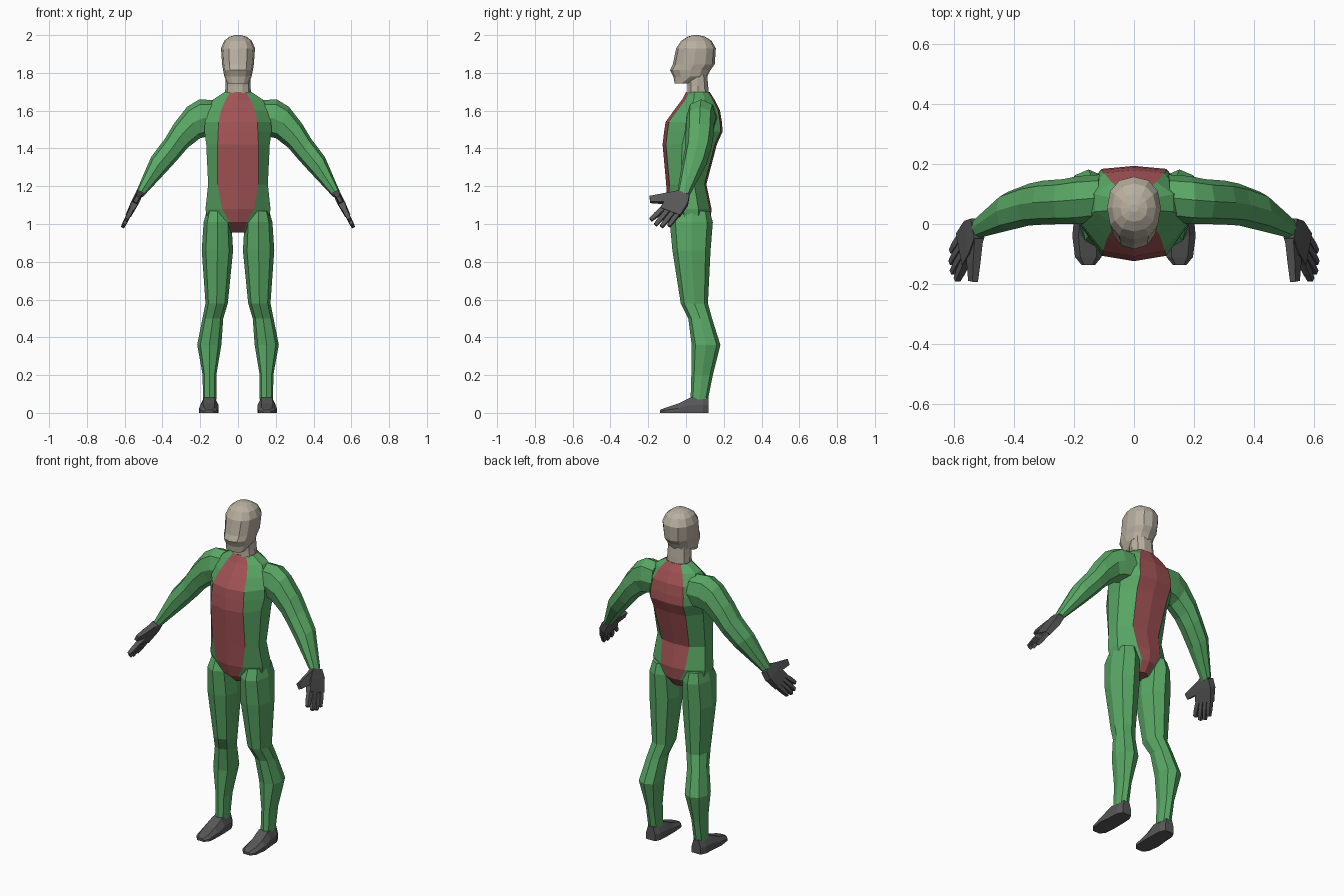
import bpy, bmesh, math
from mathutils import Vector


def material(name, color):
    m = bpy.data.materials.new(name)
    m.diffuse_color = (*color, 1)
    return m


GREEN = material("green", (0.10, 0.39, 0.13))
RED = material("red", (0.36, 0.085, 0.09))
BEIGE = material("beige", (0.48, 0.43, 0.35))
DARK = material("dark_grey", (0.095, 0.095, 0.095))


def loft(name, chains, mats, mirror=False, red_sides=()):
    """Skin each chain of equal-sized rings, cap both ends."""
    bm = bmesh.new()
    for rings in chains:
        loops = [[bm.verts.new(p) for p in r] for r in rings]
        n = len(loops[0])
        for a, b in zip(loops, loops[1:]):
            for j in range(n):
                k = (j + 1) % n
                f = bm.faces.new((a[j], a[k], b[k], b[j]))
                f.material_index = 1 if j in red_sides else 0
        for end in (loops[0], loops[-1]):
            f = bm.faces.new(end)
            f.material_index = len(mats) - 1
    bmesh.ops.recalc_face_normals(bm, faces=bm.faces[:])
    me = bpy.data.meshes.new(name)
    bm.to_mesh(me)
    bm.free()
    for m in mats:
        me.materials.append(m)
    ob = bpy.data.objects.new(name, me)
    bpy.context.collection.objects.link(ob)
    if mirror:
        ob.modifiers.new("mirror", 'MIRROR')
    return ob


def oval(center, u, v, n=8, power=0.88):
    """Slightly squared ellipse spanned by half axes u and v."""
    pts = []
    for i in range(n):
        a = 2 * math.pi * i / n
        c, s = round(math.cos(a), 6), round(math.sin(a), 6)
        c = math.copysign(abs(c) ** power, c)
        s = math.copysign(abs(s) ** power, s)
        pts.append(Vector(center) + Vector(u) * c + Vector(v) * s)
    return pts


def flat_oval(z, x0, x1, y0, y1, n=8):
    return oval(((x0 + x1) / 2, (y0 + y1) / 2, z),
                ((x1 - x0) / 2, 0, 0), (0, (y1 - y0) / 2, 0), n)


# Torso: height, front panel, back panel, side half widths, front y, back y
def torso_ring(z, pf, pb, w, yf, yb):
    d = yb - yf
    half = [(pf, yf + 0.018), (w, yf + 0.36 * d), (w, yf + 0.7 * d), (pb, yb - 0.01)]
    right = [(x, y, z) for x, y in half]
    left = [(-x, y, z) for x, y in reversed(half)]
    return [(0, yf, z)] + right + [(0, yb, z)] + left


torso = [
    (0.955, 0.03, 0.03, 0.05, -0.02, 0.09),
    (1.01, 0.045, 0.045, 0.16, -0.082, 0.13),
    (1.08, 0.085, 0.08, 0.172, -0.097, 0.135),
    (1.21, 0.108, 0.09, 0.158, -0.105, 0.108),
    (1.42, 0.108, 0.105, 0.168, -0.124, 0.163),
    (1.49, 0.105, 0.108, 0.178, -0.116, 0.194),
    (1.54, 0.103, 0.108, 0.175, -0.108, 0.19),
    (1.60, 0.09, 0.10, 0.16, -0.065, 0.18),
    (1.66, 0.065, 0.075, 0.13, -0.02, 0.15),
    (1.70, 0.04, 0.045, 0.07, 0.0, 0.125),
]
loft("torso", [[torso_ring(*t) for t in torso]], [GREEN, RED], red_sides=(0, 4, 5, 9))

# Neck
loft("neck", [[flat_oval(z, -w, w, y0, y1, 10) for z, w, y0, y1 in (
    (1.66, 0.072, 0.003, 0.125), (1.73, 0.066, 0.005, 0.12), (1.81, 0.064, 0.0, 0.112))]],
    [BEIGE])

# Head: height, half width, front y, back y
head = [
    (1.745, 0.056, -0.06, 0.015),
    (1.78, 0.072, -0.067, 0.112),
    (1.815, 0.079, -0.084, 0.13),
    (1.845, 0.084, -0.07, 0.152),
    (1.93, 0.09, -0.052, 0.158),
    (1.97, 0.073, -0.025, 0.135),
    (1.992, 0.045, 0.008, 0.10),
    (2.0, 0.015, 0.04, 0.065),
]
loft("head", [[flat_oval(z, -w, w, y0, y1, 12) for z, w, y0, y1 in head]], [BEIGE])

# Legs: height, inner x, outer x, front y, back y
leg = [
    (1.07, 0.05, 0.165, -0.06, 0.125),
    (1.01, 0.035, 0.182, -0.086, 0.142),
    (0.86, 0.026, 0.192, -0.072, 0.13),
    (0.58, 0.054, 0.172, -0.028, 0.116),
    (0.50, 0.078, 0.188, 0.012, 0.138),
    (0.36, 0.088, 0.216, 0.03, 0.182),
    (0.20, 0.115, 0.187, 0.028, 0.142),
    (0.07, 0.115, 0.186, 0.024, 0.116),
]
loft("leg", [[flat_oval(*r) for r in leg]], [GREEN], mirror=True)


# Feet: y, inner x, outer x, top height
def foot_ring(y, x0, x1, top):
    i = 0.2 * (x1 - x0)
    return [(x0, y, 0), (x1, y, 0), (x1, y, top * 0.5),
            (x1 - i, y, top), (x0 + i, y, top), (x0, y, top * 0.5)]


foot = [(-0.137, 0.13, 0.175, 0.016), (-0.11, 0.108, 0.197, 0.027),
        (-0.04, 0.103, 0.206, 0.05), (0.02, 0.103, 0.2, 0.08),
        (0.09, 0.107, 0.195, 0.082), (0.12, 0.122, 0.18, 0.08)]
loft("foot", [[foot_ring(*r) for r in foot]], [DARK], mirror=True)

# Arms: upper edge x z, lower edge x z, front y, back y
arm = [
    (0.12, 1.655, 0.11, 1.47, 0.01, 0.165),
    (0.205, 1.66, 0.172, 1.46, 0.0, 0.16),
    (0.27, 1.62, 0.20, 1.455, 0.0, 0.15),
    (0.34, 1.53, 0.265, 1.405, -0.002, 0.145),
    (0.388, 1.45, 0.312, 1.35, -0.005, 0.135),
    (0.46, 1.355, 0.38, 1.275, -0.022, 0.108),
    (0.542, 1.165, 0.505, 1.142, -0.048, 0.02),
]
loft("arm", [[oval(((a + c) / 2, (e + f) / 2, (b + d) / 2),
                   ((a - c) / 2, 0, (b - d) / 2), (0, (f - e) / 2, 0))
              for a, b, c, d, e, f in arm]], [GREEN], mirror=True)

# Hands lie in one slanted plane, so points need only y and z
NORMAL = Vector((0.89, 0, 0.45))


def on_plane(y, z):
    return Vector((0.525 + (1.155 - z) * 0.5, y, z))


def hand_ring(ya, za, yb, zb, t):
    a, b = on_plane(ya, za), on_plane(yb, zb)
    n = NORMAL * t
    return [a + n, b + n, b - n, a - n]


def finger(y0, z0, y1, z1):
    d = Vector((y1 - y0, z1 - z0)).normalized() * 0.0115
    rings = []
    for f, s in ((-0.15, 1.0), (0.55, 1.0), (1.0, 0.75)):
        y, z = y0 + (y1 - y0) * f, z0 + (z1 - z0) * f
        rings.append(hand_ring(y + d.y * s, z - d.x * s, y - d.y * s, z + d.x * s, 0.012 * s))
    return rings


palm = [hand_ring(-0.046, 1.172, 0.018, 1.148, 0.019),
        hand_ring(-0.10, 1.135, 0.01, 1.105, 0.02),
        hand_ring(-0.137, 1.082, -0.032, 1.042, 0.015)]
thumb = [hand_ring(-0.045, 1.17, -0.06, 1.11, 0.016),
         hand_ring(-0.13, 1.155, -0.13, 1.112, 0.014),
         hand_ring(-0.193, 1.145, -0.19, 1.115, 0.010)]
fingers = [finger(*f) for f in ((-0.124, 1.079, -0.187, 1.022), (-0.10, 1.068, -0.162, 0.995),
                                (-0.073, 1.058, -0.13, 0.986), (-0.046, 1.05, -0.092, 0.99))]
loft("hand", [palm, thumb] + fingers, [DARK], mirror=True)
